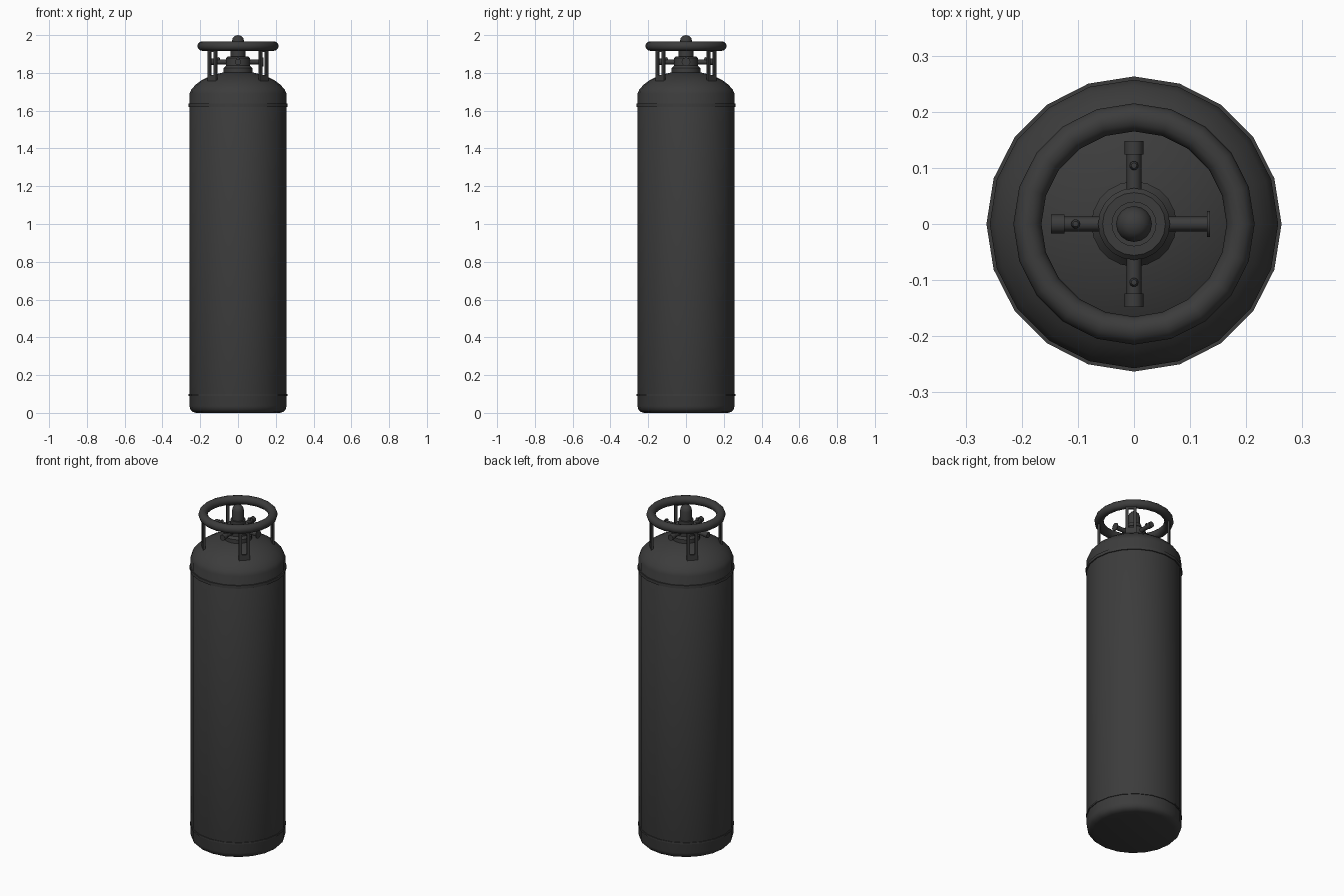
import bpy, bmesh, math
from mathutils import Vector, Matrix

if "Cube" in bpy.data.objects:
    bpy.data.objects.remove(bpy.data.objects["Cube"])

dark = bpy.data.materials.new("dark_metal")
dark.diffuse_color = (0.045, 0.045, 0.045, 1)
dark.use_nodes = True
dark.node_tree.nodes["Principled BSDF"].inputs["Base Color"].default_value = dark.diffuse_color


def finish(name, bm):
    bmesh.ops.recalc_face_normals(bm, faces=bm.faces)
    me = bpy.data.meshes.new(name)
    bm.to_mesh(me)
    bm.free()
    ob = bpy.data.objects.new(name, me)
    bpy.context.collection.objects.link(ob)
    me.materials.append(dark)
    bpy.ops.object.select_all(action='DESELECT')
    ob.select_set(True)
    bpy.context.view_layer.objects.active = ob
    bpy.ops.object.shade_smooth_by_angle(angle=math.radians(35))
    return ob


def lathe(name, profile, sides=20, matrix=Matrix(), closed=False):
    """Revolve (radius, height) points about z, then place with matrix."""
    bm = bmesh.new()
    rings = []
    for r, z in profile:
        if r == 0:
            rings.append([bm.verts.new((0, 0, z))] * sides)
        else:
            rings.append([bm.verts.new((r * math.cos(2 * math.pi * i / sides),
                                        r * math.sin(2 * math.pi * i / sides), z))
                          for i in range(sides)])
    pairs = list(zip(rings, rings[1:]))
    if closed:
        pairs.append((rings[-1], rings[0]))
    for a, b in pairs:
        for i in range(sides):
            j = (i + 1) % sides
            bm.faces.new(list(dict.fromkeys((a[i], a[j], b[j], b[i]))))
    bm.transform(matrix)
    return finish(name, bm)


# tank shell with rounded foot and domed shoulder
lathe("tank_body", [(0, 0), (0.222, 0), (0.24, 0.006), (0.252, 0.018), (0.257, 0.036),
                    (0.257, 1.69), (0.247, 1.712), (0.225, 1.737), (0.195, 1.76),
                    (0.16, 1.778), (0.12, 1.792), (0.075, 1.803), (0, 1.81)])

# weld bands
for name, z, r, h in (("upper_band", 1.628, 0.263, 0.009), ("lower_band", 0.095, 0.261, 0.005)):
    lathe(name, [(0.25, z - h), (r, z - h), (r, z + h), (0.25, z + h)], closed=True)

# protective ring handle
lathe("ring_handle", [(0.19 + 0.025 * math.cos(math.pi * k / 6),
                       1.942 + 0.025 * math.sin(math.pi * k / 6)) for k in range(12)],
      closed=True)

# four slotted plates carrying the ring
for k in range(4):
    bm = bmesh.new()
    turn = Matrix.Rotation(math.radians(45 + 90 * k), 4, 'Z')
    for y, w, z0, z1 in ((-0.022, 0.016, 1.755, 1.935), (0.022, 0.016, 1.755, 1.935),
                         (0, 0.028, 1.755, 1.79), (0, 0.028, 1.91, 1.935)):
        bmesh.ops.create_cube(bm, size=1, matrix=turn
                              @ Matrix.Translation((0.19, y, (z0 + z1) / 2))
                              @ Matrix.Diagonal((0.013, w, z1 - z0, 1)))
    finish("ring_post_%d" % (k + 1), bm)

# central valve hub and round-topped stem
lathe("valve_hub", [(0, 1.79), (0.076, 1.79), (0.076, 1.825), (0.064, 1.838), (0.064, 1.878),
                    (0.056, 1.886), (0.04, 1.886), (0.04, 1.915), (0, 1.915)])
lathe("valve_stem", [(0, 1.9), (0.032, 1.9), (0.032, 1.968), (0.028, 1.984),
                     (0.017, 1.996), (0, 2.0)], 16)

# four outlet pipes, three capped and one with a disc flange
for k in range(4):
    m = (Matrix.Translation((0, 0, 1.858)) @ Matrix.Rotation(math.pi / 2 * k, 4, 'Z')
         @ Matrix.Rotation(math.pi / 2, 4, 'Y'))
    lathe("outlet_pipe_%d" % (k + 1), [(0, 0.05), (0.013, 0.05), (0.013, 0.134), (0, 0.134)], 12, m)
    if k == 0:
        lathe("outlet_flange", [(0, 0.130), (0.023, 0.130), (0.023, 0.135), (0, 0.135)], 16, m)
    else:
        lathe("outlet_cap_%d" % k, [(0, 0.124), (0.017, 0.124), (0.017, 0.148), (0, 0.148)], 12, m)
        pos = Matrix.Rotation(math.pi / 2 * k, 4, 'Z') @ Vector((0.104, 0, 1.86))
        lathe("pipe_knob_%d" % k, [(0, 0), (0.008, 0), (0.008, 0.017), (0.005, 0.022), (0, 0.023)],
              10, Matrix.Translation(pos))
